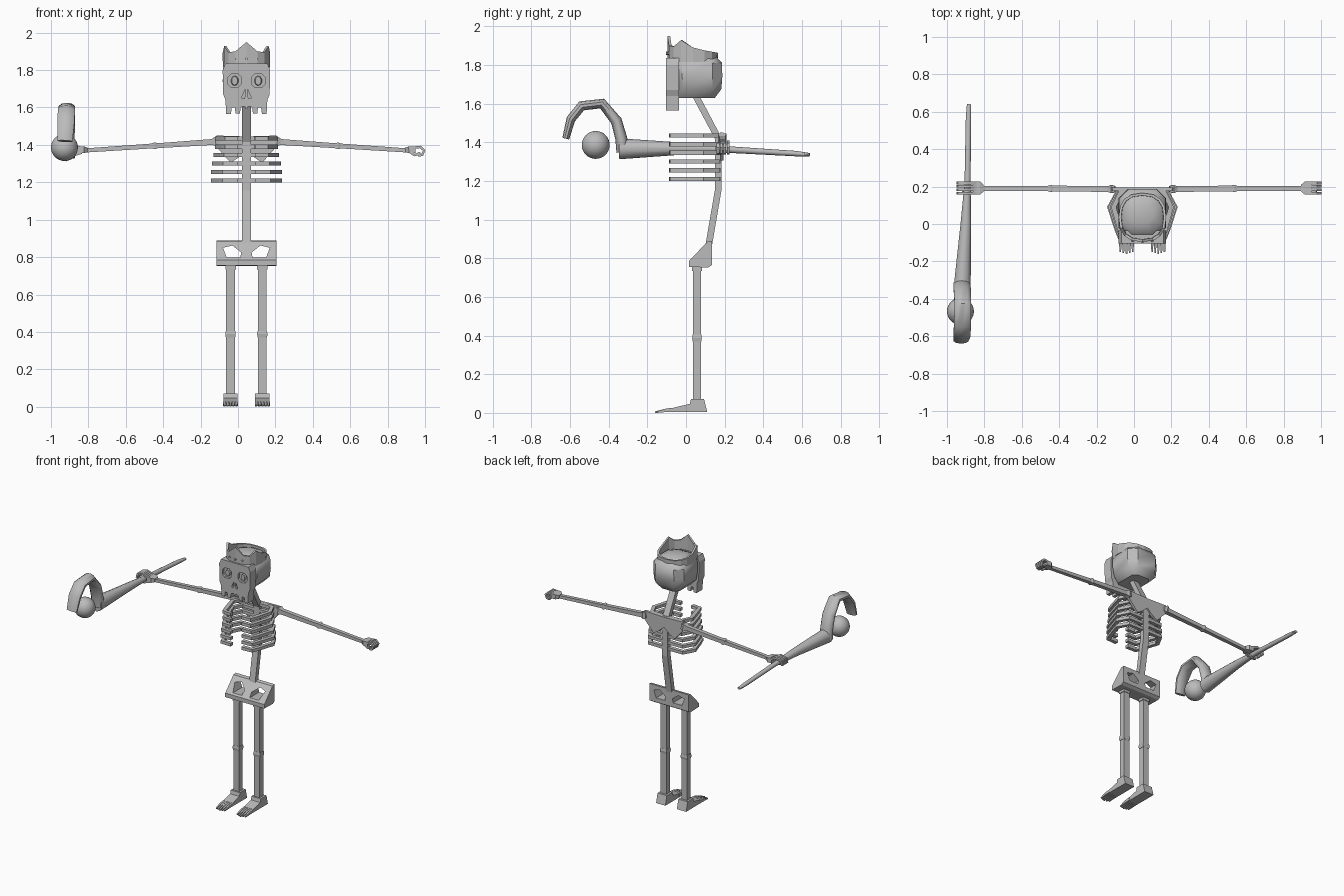
import bpy, bmesh, math
from mathutils import Vector

if "Cube" in bpy.data.objects:
    bpy.data.objects.remove(bpy.data.objects["Cube"])

CX = 0.045  # body centre line
bone = bpy.data.materials.new("bone_grey")
bone.diffuse_color = (0.5, 0.5, 0.5, 1)
bone.use_nodes = True
bone.node_tree.nodes["Principled BSDF"].inputs["Base Color"].default_value = bone.diffuse_color


def finish(name, bm, smooth=None):
    bmesh.ops.recalc_face_normals(bm, faces=bm.faces)
    me = bpy.data.meshes.new(name)
    bm.to_mesh(me)
    bm.free()
    me.materials.append(bone)
    if smooth:
        for p in me.polygons:
            p.use_smooth = True
        me.set_sharp_from_angle(angle=math.radians(smooth))
    ob = bpy.data.objects.new(name, me)
    bpy.context.collection.objects.link(ob)
    return ob


def loft(name, rings, smooth=None, closed=False):
    """Skin a list of equal-length point rings; cap the ends unless closed."""
    bm = bmesh.new()
    vs = [[bm.verts.new(p) for p in r] for r in rings]
    n = len(vs[0])
    pairs = list(zip(vs, vs[1:])) + ([(vs[-1], vs[0])] if closed else [])
    for a, b in pairs:
        for i in range(n):
            j = (i + 1) % n
            bm.faces.new((a[i], a[j], b[j], b[i]))
    if not closed:
        bm.faces.new(vs[0])
        bm.faces.new(vs[-1])
    return finish(name, bm, smooth)


def prism(name, pts, axis, lo, hi):
    """Extrude a 2D outline along x (pts are y,z) or y (pts are x,z)."""
    put = (lambda p, d: (d, p[0], p[1])) if axis == "x" else (lambda p, d: (p[0], d, p[1]))
    return loft(name, [[put(p, d) for p in pts] for d in (lo, hi)])


def tube(name, path, sizes, ref, sides=4, smooth=None):
    """Sweep a section of half sizes (along ref, across ref) on a path."""
    path = [Vector(p) for p in path]
    if isinstance(sizes, tuple):
        sizes = [sizes] * len(path)
    k = math.sqrt(2) if sides == 4 else 1
    rings = []
    for i, p in enumerate(path):
        a = (p - path[i - 1]).normalized() if i else None
        b = (path[i + 1] - p).normalized() if i < len(path) - 1 else None
        t = ((a or b) + (b or a)).normalized()
        u = Vector(ref)
        u = (u - t * u.dot(t)).normalized()
        v = t.cross(u)
        ang = [2 * math.pi * (j + 0.5) / sides for j in range(sides)]
        rings.append([p + u * math.cos(w) * k * sizes[i][0] + v * math.sin(w) * k * sizes[i][1] for w in ang])
    return loft(name, rings, smooth)


def box(name, x, y, z):
    return prism(name, [(x[0], z[0]), (x[1], z[0]), (x[1], z[1]), (x[0], z[1])], "y", *y)


def cut(ob, cutter):
    m = ob.modifiers.new("cut", "BOOLEAN")
    m.object, m.operation, m.solver = cutter, "DIFFERENCE", "EXACT"
    dg = bpy.context.evaluated_depsgraph_get()
    me = bpy.data.meshes.new_from_object(ob.evaluated_get(dg))
    ob.modifiers.clear()
    ob.data = me
    bpy.data.objects.remove(cutter)


X, Y, Z = (1, 0, 0), (0, 1, 0), (0, 0, 1)

# Legs and feet
for s, n in ((-1, "left"), (1, "right")):
    x = CX + s * 0.085
    tube(f"{n}_thigh", [(x, .057, .40), (x, .057, .74)], (.023, .021), X)
    tube(f"{n}_shin", [(x, .057, .06), (x, .057, .38)], (.023, .021), X)
    tube(f"{n}_knee", [(x, .057, .37), (x, .057, .388), (x, .057, .406)],
         [(.025, .022), (.028, .025), (.025, .022)], X)
    box(f"{n}_hip_collar", (x - .028, x + .028), (.032, .082), (.735, .765))
    prism(f"{n}_foot", [(.11, .004), (.093, .072), (.026, .072), (.02, .047), (-.06, .028), (-.06, .004)],
          "x", x - .038, x + .038)
    for i in range(5):
        tx = x + (i - 2) * .0165
        end = -.16 + .006 * abs(i - 2)
        tube(f"{n}_toe", [(tx, -.05, .017), (tx, -.10, .014), (tx, end, .004)],
             [(.007, .011), (.007, .009), (.004, .004)], X)

# Pelvis with two through openings
pelvis = prism("pelvis", [(.135, .89), (.135, .765), (.115, .752), (.015, .755), (.015, .785), (.11, .885)],
               "x", CX - .16, CX + .16)
for s in (-1, 1):
    hole = [(.125, .85), (.075, .862), (.028, .825), (.033, .797), (.105, .797)]
    cut(pelvis, prism("cutter", [(CX + s * a, z) for a, z in hole], "y", -.2, .4))

# Spine and neck
tube("spine", [(CX, .118, .87), (CX, .167, 1.155), (CX, .167, 1.42), (CX, .045, 1.65)], (.024, .017), X)

# Ribs: open rings that widen towards the bottom
for i in range(6):
    z = 1.435 - i * .045
    k = (.88, .88, .92, .97, 1, 1)[i]
    for s in (-1, 1):
        path = [(0, .165), (.135 * k, .165), (.175 * k, .09), (.135 * k, -.03), (.12 * k, -.072), (.045, -.074)]
        tube("rib", [(CX + s * a, y, z) for a, y in path], (.011, .014), Z)

# Shoulders, arms and hands
for s, n in ((-1, "left"), (1, "right")):
    def P(a, y, z):
        return (CX + s * a, y, z)
    blade = [(0, 1.445), (.16, 1.45), (.178, 1.42), (.165, 1.395), (.085, 1.305), (.045, 1.33), (0, 1.37)]
    prism(f"{n}_shoulder_blade", [(CX + s * a, z) for a, z in blade], "y", .176, .194)
    tube(f"{n}_shoulder", [P(.145, .187, 1.42), P(.165, .187, 1.418), P(.185, .187, 1.416)],
         [(.018, .016), (.026, .022), (.015, .015)], Z)
    tube(f"{n}_upper_arm", [P(.16, .187, 1.417), P(.485, .19, 1.395)], [(.016, .016), (.013, .015)], Z)
    tube(f"{n}_forearm", [P(.49, .19, 1.395), P(.865, .19, 1.37)], [(.013, .014), (.011, .013)], Z)
    tube(f"{n}_elbow", [P(.475, .19, 1.396), P(.49, .19, 1.395), P(.505, .19, 1.394)],
         [(.014, .015), (.018, .019), (.014, .015)], Z)
    tube(f"{n}_palm", [P(.85, .192, 1.372), P(.868, .192, 1.374), P(.905, .192, 1.374)],
         [(.013, .018), (.017, .034), (.017, .034)], Z)
    if s < 0:   # grips the staff
        curl = [(.89, 1.385), (.94, 1.402), (.98, 1.392), (.988, 1.36)]
        thumb = [(.88, 1.36), (.93, 1.342), (.965, 1.345)]
    else:       # loose fist
        curl = [(.89, 1.384), (.93, 1.389), (.95, 1.37), (.94, 1.347), (.918, 1.343)]
        thumb = [(.87, 1.365), (.90, 1.345), (.93, 1.357)]
    for i in range(4):
        tube(f"{n}_finger", [P(a, .165 + i * .018, z) for a, z in curl], (.007, .007), Y)
    tube(f"{n}_thumb", [P(a, .17, z) for a, z in thumb], (.008, .007), Y)

# Staff: thin tail swelling into a club, then a flattened hook around an orb
tube("staff_handle", [(-.882, .64, 1.335), (-.885, .57, 1.341), (-.89, .22, 1.362), (-.899, .0, 1.367), (-.919, -.345, 1.366)],
     [(.012, .009), (.015, .014), (.017, .017), (.030, .030), (.048, .054)], X, 10, 40)
tube("staff_hook", [(-.919, -.325, 1.35), (-.919, -.335, 1.42), (-.918, -.36, 1.51), (-.915, -.434, 1.60),
                    (-.917, -.540, 1.588), (-.92, -.595, 1.52), (-.925, -.622, 1.42)],
     [(.048, .035), (.048, .031), (.048, .029), (.046, .027), (.048, .026), (.048, .024), (.042, .018)], X, 10, 50)
bm = bmesh.new()
bmesh.ops.create_uvsphere(bm, u_segments=32, v_segments=16, radius=.072)
bmesh.ops.translate(bm, verts=bm.verts, vec=(-.928, -.467, 1.386))
finish("orb", bm, 60)


# Cranium: stacked chamfered rings with a shallow dome
def ring(z, hx, y0, y1, c):
    q = [(-hx + c, y0), (hx - c, y0), (hx, y0 + c), (hx, y1 - c), (hx - c, y1), (-hx + c, y1), (-hx, y1 - c), (-hx, y0 + c)]
    return [(CX + x, y, z) for x, y in q]


loft("cranium", [ring(1.63, .075, -.05, .15, .03), ring(1.675, .118, -.06, .183, .045), ring(1.74, .127, -.07, .188, .05),
                 ring(1.81, .124, -.07, .186, .05), ring(1.845, .10, -.05, .155, .05), ring(1.865, .06, 0, .11, .035)], 40)

# Face plate with toothed lower edge
half = [(.112, 1.835), (.127, 1.80), (.124, 1.67), (.112, 1.64), (.108, 1.565), (.083, 1.565), (.078, 1.60), (.062, 1.60),
        (.058, 1.567), (.035, 1.567), (.031, 1.597), (.022, 1.605), (.008, 1.605), (.004, 1.592)]
outline = [(CX + a, z) for a, z in half] + [(CX - a, z) for a, z in reversed(half)]
face = prism("face_plate", outline, "y", -.103, -.035)
for s in (-1, 1):
    ex = CX + s * .063
    socket = [(.018, .036), (.036, .018), (.036, -.018), (.018, -.036), (-.018, -.036), (-.036, -.018), (-.036, .018), (-.018, .036)]
    cut(face, prism("cutter", [(ex + a, 1.743 + b) for a, b in socket], "y", -.2, -.085))
    tube(f"eye_{s}", [(ex, -.08, 1.743), (ex, -.098, 1.743)], [(.022, .028), (.016, .023)], X, 10)
    nose = [(.005, 1.70), (.026, 1.652), (.012, 1.648), (.005, 1.665)]
    cut(face, prism("cutter", [(CX + s * a, z) for a, z in nose], "y", -.2, -.07))

# Crown: tall points in front, low at the back
tops = [1.95, 1.90, 1.895, 1.928, 1.89, 1.875, 1.868, 1.864, 1.862]
sections = []
for i in range(16):
    w = math.tau * i / 16
    sx = math.copysign(abs(math.sin(w)) ** .8, math.sin(w))
    sy = -math.copysign(abs(math.cos(w)) ** .8, math.cos(w))
    top = tops[min(i, 16 - i)]
    sections.append([(CX + sx * r * .97, .035 + sy * r, z)
                     for r, z in ((.130, 1.815), (.131, top), (.117, top), (.115, 1.815))])
loft("crown", sections, closed=True)

# Crown studs
for a, y in ((-.052, -.088), (.052, -.088), (0, -.096)):
    tube("crown_stud", [(CX + a, y + .01, 1.86), (CX + a, y - .007, 1.86)], (.008, .008), X, 6)
